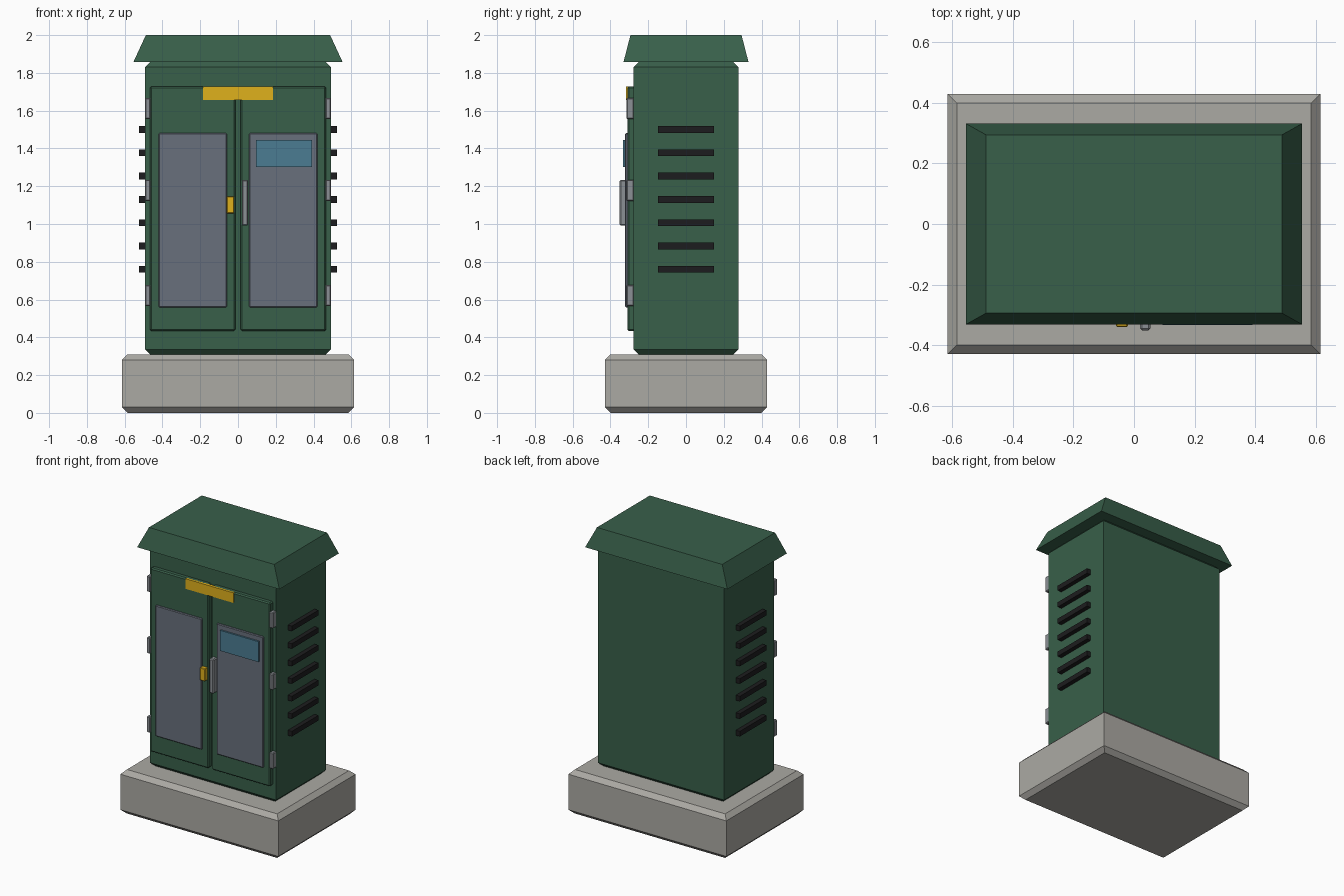
import bpy, bmesh

if "Cube" in bpy.data.objects:
    bpy.data.objects.remove(bpy.data.objects["Cube"])


def material(name, rgb):
    m = bpy.data.materials.new(name)
    m.diffuse_color = (*rgb, 1)
    m.use_nodes = True
    m.node_tree.nodes["Principled BSDF"].inputs["Base Color"].default_value = m.diffuse_color
    return m


GREEN = material("green_paint", (0.04, 0.115, 0.068))
CONCRETE = material("concrete", (0.41, 0.40, 0.37))
SLATE = material("slate_panel", (0.14, 0.16, 0.20))
STEEL = material("steel", (0.26, 0.28, 0.30))
YELLOW = material("yellow", (0.74, 0.44, 0.012))
BLUE = material("blue_label", (0.07, 0.20, 0.29))
BLACK = material("black_vent", (0.012, 0.012, 0.013))


def box(name, x, y, z, mat, bevel=0, rims_only=False, top_scale=None):
    """Box from (min, max) ranges; optional chamfer and tapered top."""
    bm = bmesh.new()
    bmesh.ops.create_cube(bm, size=1)
    for v in bm.verts:
        if top_scale and v.co.z > 0:
            v.co.x *= top_scale[0]
            v.co.y *= top_scale[1]
        for i, (lo, hi) in enumerate((x, y, z)):
            v.co[i] = (lo + hi) / 2 + v.co[i] * (hi - lo)
    if bevel:
        edges = [e for e in bm.edges if not rims_only
                 or abs(e.verts[0].co.z - e.verts[1].co.z) < 1e-5]
        bmesh.ops.bevel(bm, geom=edges, offset=bevel, segments=1,
                        profile=0.5, affect='EDGES')
    bmesh.ops.recalc_face_normals(bm, faces=bm.faces)
    mesh = bpy.data.meshes.new(name)
    bm.to_mesh(mesh)
    bm.free()
    mesh.materials.append(mat)
    ob = bpy.data.objects.new(name, mesh)
    bpy.context.collection.objects.link(ob)
    return ob


def side_range(side, inner, outer):
    return tuple(sorted((side * inner, side * outer)))


# Plinth, cabinet body and tapered roof
box("plinth", (-0.615, 0.615), (-0.43, 0.43), (0, 0.31), CONCRETE, 0.03, True)
box("cabinet_body", (-0.492, 0.492), (-0.278, 0.278), (0.31, 1.857), GREEN, 0.026, True)
box("roof", (-0.554, 0.554), (-0.331, 0.331), (1.857, 2.0), GREEN,
    top_scale=(0.488 / 0.554, 0.294 / 0.331))

for label, s in (("left", -1), ("right", 1)):
    # Doors with raised panels
    box(f"{label}_door", side_range(s, 0.013, 0.467), (-0.311, -0.27),
        (0.434, 1.728), GREEN, 0.008)
    box(f"{label}_door_panel", side_range(s, 0.058, 0.420), (-0.322, -0.30),
        (0.559, 1.481), SLATE, 0.005)
    # Hinges
    for i, z in enumerate((0.622, 1.178, 1.612)):
        box(f"{label}_hinge_{i + 1}", side_range(s, 0.464, 0.492),
            (-0.315, -0.275), (z - 0.056, z + 0.056), STEEL, 0.005)
    # Side vent slats
    for i in range(7):
        z = 0.76 + i * 0.1235
        box(f"{label}_vent_{i + 1}", side_range(s, 0.48, 0.523),
            (-0.148, 0.148), (z - 0.018, z + 0.018), BLACK)

# Front fittings
box("warning_plate", (-0.186, 0.186), (-0.317, -0.295), (1.657, 1.728), YELLOW)
box("blue_label", (0.094, 0.392), (-0.334, -0.315), (1.302, 1.446), BLUE)
box("lock", (-0.060, -0.020), (-0.340, -0.30), (1.056, 1.146), YELLOW, 0.004)
box("handle", (0.020, 0.054), (-0.351, -0.30), (0.992, 1.234), STEEL, 0.006)
